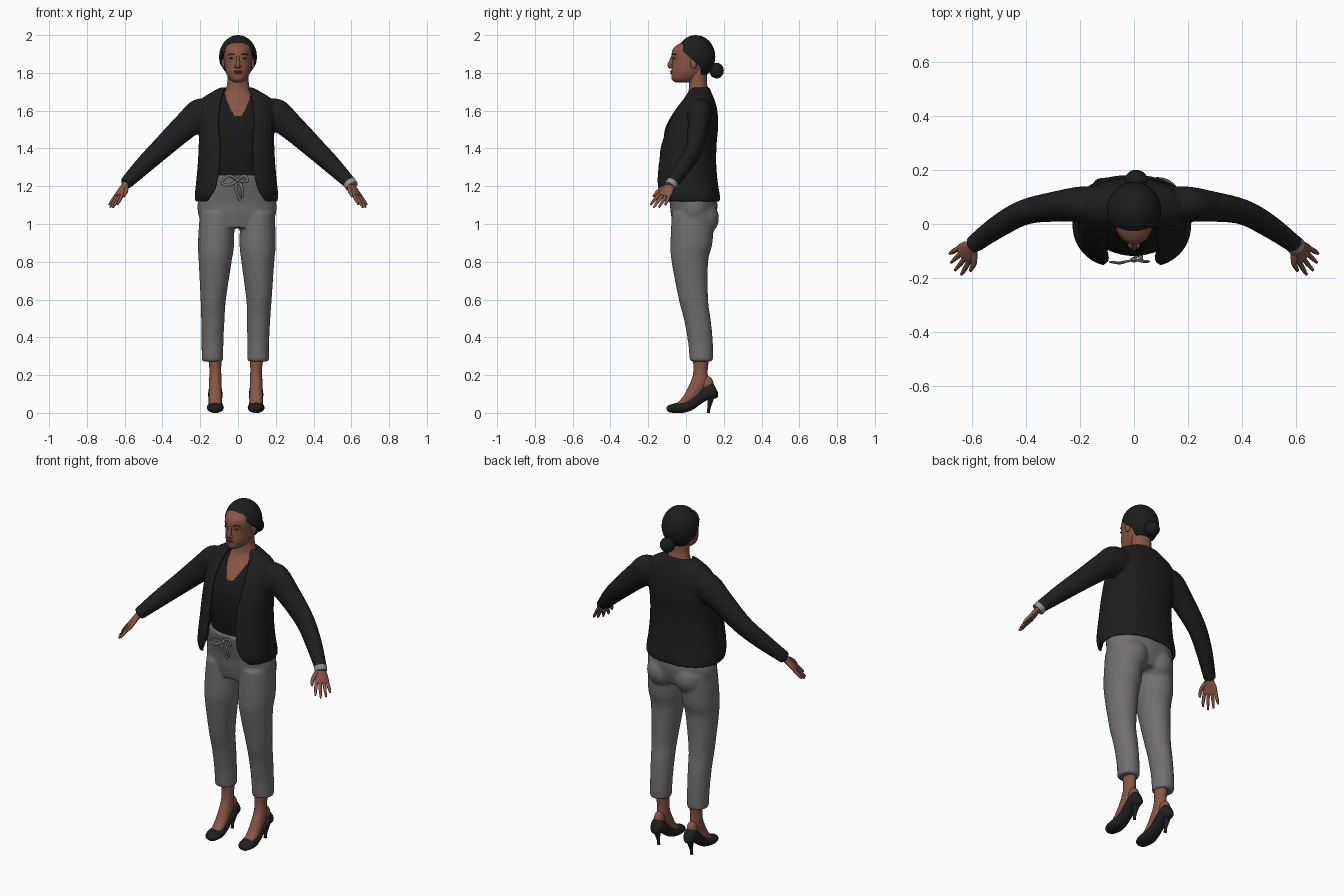
import bpy, bmesh, math
from mathutils import Vector, Matrix

cube = bpy.data.objects.get("Cube")
if cube:
    bpy.data.objects.remove(cube, do_unlink=True)


def material(name, r, g, b):
    m = bpy.data.materials.new(name)
    m.use_nodes = True
    m.diffuse_color = (r, g, b, 1)
    node = m.node_tree.nodes["Principled BSDF"]
    node.inputs["Base Color"].default_value = (r, g, b, 1)
    node.inputs["Roughness"].default_value = 0.8
    return m


SKIN = material("brown skin", 0.25, 0.095, 0.06)
LIPS = material("dark lips", 0.16, 0.05, 0.04)
HAIR = material("black hair", 0.012, 0.012, 0.012)
JACKET = material("black jacket", 0.013, 0.013, 0.013)
SHIRT = material("black shirt", 0.010, 0.010, 0.011)
PANTS = material("grey cloth", 0.17, 0.158, 0.163)
SHOES = material("black leather", 0.014, 0.014, 0.015)
METAL = material("grey metal", 0.28, 0.28, 0.28)


def smooth_rows(rows, steps):
    """Catmull-Rom interpolation through rows of numbers."""
    rows = [Vector(r) for r in rows]
    out = []
    for i in range(len(rows) - 1):
        a, b = rows[max(i - 1, 0)], rows[i]
        c, d = rows[i + 1], rows[min(i + 2, len(rows) - 1)]
        for k in range(steps):
            t = k / steps
            out.append(0.5 * (2 * b + (c - a) * t + (2 * a - 5 * b + 4 * c - d) * t * t
                              + (3 * b - a - 3 * c + d) * t ** 3))
    return out + [rows[-1]]


def skin(bm, rings):
    """Bridge closed rings of points and cap both ends."""
    loops = [[bm.verts.new(p) for p in ring] for ring in rings]
    n = len(loops[0])
    for a, b in zip(loops, loops[1:]):
        for i in range(n):
            j = (i + 1) % n
            bm.faces.new((a[i], a[j], b[j], b[i]))
    bm.faces.new(loops[0][::-1])
    bm.faces.new(loops[-1])


def power(v, p):
    return math.copysign(abs(v) ** p, v)


def stack(bm, rows, n=48, p=1.0, steps=6):
    """Horizontal ovals: z, front y, back y, half width, optional centre x."""
    rings = []
    for r in smooth_rows(rows, steps):
        cx = r[4] if len(r) > 4 else 0
        ring = []
        for i in range(n):
            a = math.tau * i / n
            ring.append((cx + r[3] * power(math.cos(a), p),
                         (r[1] + r[2]) / 2 + (r[2] - r[1]) / 2 * power(math.sin(a), p), r[0]))
        rings.append(ring)
    skin(bm, rings)


def tube(bm, rows, side, n=20, steps=5):
    """Oval tube along a path: x, y, z, radius along side, other radius."""
    rows = smooth_rows(rows, steps)
    pts = [r.to_3d() if len(r) == 3 else Vector(r[:3]) for r in rows]
    rings = []
    for i, r in enumerate(rows):
        t = (pts[min(i + 1, len(pts) - 1)] - pts[max(i - 1, 0)]).normalized()
        u = Vector(side)
        u = (u - t * u.dot(t)).normalized()
        v = t.cross(u)
        rings.append([pts[i] + u * r[3] * math.cos(math.tau * k / n)
                      + v * r[4] * math.sin(math.tau * k / n) for k in range(n)])
    skin(bm, rings)


def ball(bm, centre, size, n=24):
    m = Matrix.Translation(centre) @ Matrix.Diagonal((*size, 1))
    return bmesh.ops.create_uvsphere(bm, u_segments=n * 2, v_segments=n, radius=1, matrix=m)


def part(name, bm, mats, rule=None, voxel=0):
    bmesh.ops.recalc_face_normals(bm, faces=bm.faces[:])
    for f in bm.faces:
        f.smooth = True
        if rule:
            f.material_index = rule(f.calc_center_median())
    me = bpy.data.meshes.new(name)
    bm.to_mesh(me)
    bm.free()
    me.set_sharp_from_angle(angle=math.radians(50))
    for m in mats:
        me.materials.append(m)
    ob = bpy.data.objects.new(name, me)
    bpy.context.collection.objects.link(ob)
    if voxel:
        rm = ob.modifiers.new("merge", 'REMESH')
        rm.mode, rm.voxel_size, rm.use_smooth_shade = 'VOXEL', voxel, True
        sm = ob.modifiers.new("soften", 'SMOOTH')
        sm.factor, sm.iterations = 0.5, 5
    return ob


def pair(name, build, mat, shift=0.0):
    for label, s in (("left_", 1), ("right_", -1)):
        bm = bmesh.new()
        build(bm)
        bmesh.ops.transform(bm, matrix=Matrix.Translation((shift, 0, 0)) @ Matrix.Diagonal((s, 1, 1, 1)),
                            verts=bm.verts[:])
        part(label + name, bm, [mat])


# Neck, chest and shirt, with a scooped neckline
bm = bmesh.new()
stack(bm, [(1.2, -.09, .12, .16), (1.35, -.115, .13, .165), (1.48, -.115, .14, .165),
           (1.55, -.09, .145, .165), (1.62, -.045, .14, .145), (1.67, -.005, .13, .095),
           (1.70, .012, .122, .07), (1.74, .016, .112, .058), (1.78, .012, .11, .056),
           (1.83, .01, .11, .055)], n=112, steps=10)
part("torso_and_shirt", bm, [SHIRT, SKIN], lambda c: int(c.z > min(1.57 + 25 * c.x ** 2, 1.7)))

# Head with nose
bm = bmesh.new()
stack(bm, [(1.75, -.055, .03, .02), (1.763, -.074, .06, .042), (1.79, -.078, .09, .059),
           (1.82, -.077, .11, .068), (1.86, -.073, .13, .074), (1.90, -.076, .14, .077),
           (1.935, -.063, .14, .073), (1.965, -.015, .12, .055), (1.982, .03, .08, .02)])
tube(bm, [(0, -.066, 1.892, .007, .01), (0, -.076, 1.865, .009, .012),
          (0, -.084, 1.84, .012, .014), (0, -.078, 1.826, .008, .008)], (1, 0, 0))
for s in (1, -1):
    ball(bm, (s * .013, -.078, 1.834), (.009, .012, .008), 8)
    ball(bm, (s * .077, .04, 1.852), (.01, .018, .03), 10)
part("head", bm, [SKIN])

bm = bmesh.new()
ball(bm, (0, -.075, 1.808), (.022, .009, .005), 10)
ball(bm, (0, -.074, 1.799), (.02, .01, .006), 10)
part("lips", bm, [LIPS])


def eye_and_brow(bm):
    ball(bm, (.032, -.063, 1.877), (.012, .005, .004), 8)
    tube(bm, [(.015, -.072, 1.895, .002, .003), (.034, -.066, 1.901, .002, .003),
              (.053, -.050, 1.895, .002, .002)], (0, 1, 0), n=8)


pair("eye_and_brow", eye_and_brow, HAIR)

# Swept-back hair: cap, nape and bun
bm = bmesh.new()
for point, normal in (((0, .055, 1.85), (0, .105, .115)), ((0, .08, 1.85), (0, 1, 0))):
    verts = ball(bm, (0, .052, 1.885), (.1, .103, .115))["verts"]
    faces = {f for v in verts for f in v.link_faces}
    edges = {e for v in verts for e in v.link_edges}
    cut = bmesh.ops.bisect_plane(bm, geom=[*verts, *edges, *faces], plane_co=point,
                                 plane_no=normal, clear_inner=True)
    rim = [g for g in cut["geom_cut"] if isinstance(g, bmesh.types.BMEdge)]
    bmesh.ops.holes_fill(bm, edges=rim, sides=0)
ball(bm, (.008, .162, 1.812), (.042, .038, .041))
part("hair_and_bun", bm, [HAIR])

# Open jacket: a thick C-shaped section lofted upward, merged with its sleeves
bm = bmesh.new()
rings = []
for z, yf, yb, hw, gap in smooth_rows(
        [(1.12, -.150, .182, .218, .160), (1.16, -.164, .178, .220, .130),
         (1.22, -.168, .168, .214, .105), (1.32, -.157, .16, .205, .092),
         (1.42, -.142, .162, .2, .088), (1.52, -.11, .17, .2, .097),
         (1.60, -.068, .166, .197, .093), (1.66, -.022, .15, .184, .083),
         (1.695, .0, .135, .137, .074), (1.725, .02, .124, .08, .066)], 6):
    start = math.acos((gap / hw) ** (1 / .85))
    arcs = []
    for inset in (0, .017):
        arc = []
        for i in range(61):
            a = -start + (math.pi + 2 * start) * i / 60
            arc.append(((hw - inset) * power(math.cos(a), .85) - .008,
                        (yf + yb) / 2 + ((yb - yf) / 2 - inset) * power(math.sin(a), .85), z))
        arcs.append(arc)
    rings.append(arcs[0] + arcs[1][::-1])
skin(bm, rings)
for s in (1, -1):
    tube(bm, [(s * .13, .078, 1.595, .06, .06), (s * .195, .073, 1.58, .066, .086),
              (s * .27, .067, 1.525, .058, .072), (s * .4, .045, 1.405, .047, .058),
              (s * .5, -.008, 1.31, .042, .048), (s * .597, -.078, 1.212, .033, .034)], (0, 1, 0))
part("jacket", bm, [JACKET], voxel=.008)

# Trousers: hips, seat and cropped legs merged together
bm = bmesh.new()
stack(bm, [(.98, -.065, .14, .17, -.005), (1.05, -.08, .162, .205, -.005), (1.12, -.088, .165, .207, -.005),
           (1.2, -.108, .145, .185, -.002), (1.26, -.12, .135, .172, 0)])
for s in (1, -1):
    ball(bm, (s * .088, .092, 1.03), (.085, .082, .09))
    stack(bm, [(z, yf, yb, w, s * x + dx) for z, yf, yb, w, x, dx in (
        (1.06, -.075, .15, .09, .108, -.004), (.9, -.082, .14, .096, .11, -.006),
        (.8, -.076, .117, .087, .113, -.008), (.6, -.038, .117, .067, .121, -.01),
        (.5, -.012, .13, .062, .121, -.012), (.38, .01, .142, .058, .121, -.014),
        (.272, .02, .143, .057, .121, -.014))])
part("trousers", bm, [PANTS], voxel=.009)

# Waist drawstring tied in a bow
bm = bmesh.new()
for path in ([(0, -.13, 1.235), (-.05, -.145, 1.255), (-.085, -.14, 1.22), (-.05, -.142, 1.205), (0, -.132, 1.23)],
             [(0, -.13, 1.235), (.035, -.14, 1.255), (.05, -.138, 1.225), (0, -.132, 1.23)],
             [(0, -.13, 1.23), (-.012, -.135, 1.19), (.012, -.118, 1.125)],
             [(0, -.13, 1.23), (.022, -.135, 1.19), (.025, -.118, 1.14)]):
    tube(bm, [(*p, .004, .008) for p in path], (0, 1, .1), n=8)
ball(bm, (0, -.133, 1.232), (.012, .01, .012), 8)
part("drawstring", bm, [PANTS])


# Hands with four fingers and a thumb
def hand(bm):
    d = Vector((.085, -.09, -.14)).normalized()
    side = Vector((.55, .83, -.1))
    wrist = Vector((.588, -.07, 1.222))
    at = lambda along, across: wrist + d * along + side * across
    tube(bm, [(*at(k, 0), w, t) for k, w, t in (
        (-.03, .024, .021), (.02, .023, .018), (.05, .035, .016), (.085, .041, .014), (.1, .036, .011))], side)
    for across, length in ((-.031, .165), (-.011, .182), (.010, .176), (.029, .155)):
        tube(bm, [(*at(.085, across), .010, .010), (*at(.13, across * 1.3), .009, .009),
                  (*at(length, across * 1.45), .005, .005)], side, n=10)
    tube(bm, [(*at(.03, -.018), .013, .012), (*at(.07, -.05), .011, .011),
              (*at(.11, -.06), .006, .006)], side, n=10)


pair("hand", hand, SKIN)

bm = bmesh.new()
tube(bm, [(.590, -.072, 1.22, .034, .035), (.603, -.086, 1.199, .034, .035)], (0, 1, 0))
part("left_bracelet", bm, [METAL])


# Feet and heeled shoes
def foot(bm):
    tube(bm, [(.112, .08, .32, .038, .046), (.108, .077, .23, .031, .038), (.108, .072, .17, .033, .042),
              (.108, .045, .115, .034, .040), (.108, .005, .07, .034, .027), (.108, -.045, .035, .03, .014)],
         (1, 0, 0))
    ball(bm, (.108, .112, .15), (.028, .034, .045), 12)


def shoe(bm):
    tube(bm, [(.108, y, (lo + hi) / 2, w, (hi - lo) / 2) for y, lo, hi, w in (
        (.158, .105, .155, .014), (.143, .075, .17, .033), (.10, .065, .135, .038), (.06, .04, .098, .036),
        (.02, .012, .07, .038), (-.02, 0, .06, .044), (-.06, 0, .05, .043),
        (-.09, .002, .04, .03), (-.102, .01, .025, .012))], (1, 0, 0))
    tube(bm, [(.108, .132, .11, .028, .024), (.108, .13, .07, .018, .016),
              (.108, .122, .03, .009, .009), (.108, .118, 0, .009, .009)], (1, 0, 0), n=14)


pair("foot", foot, SKIN, -.012)
pair("shoe", shoe, SHOES, -.012)
